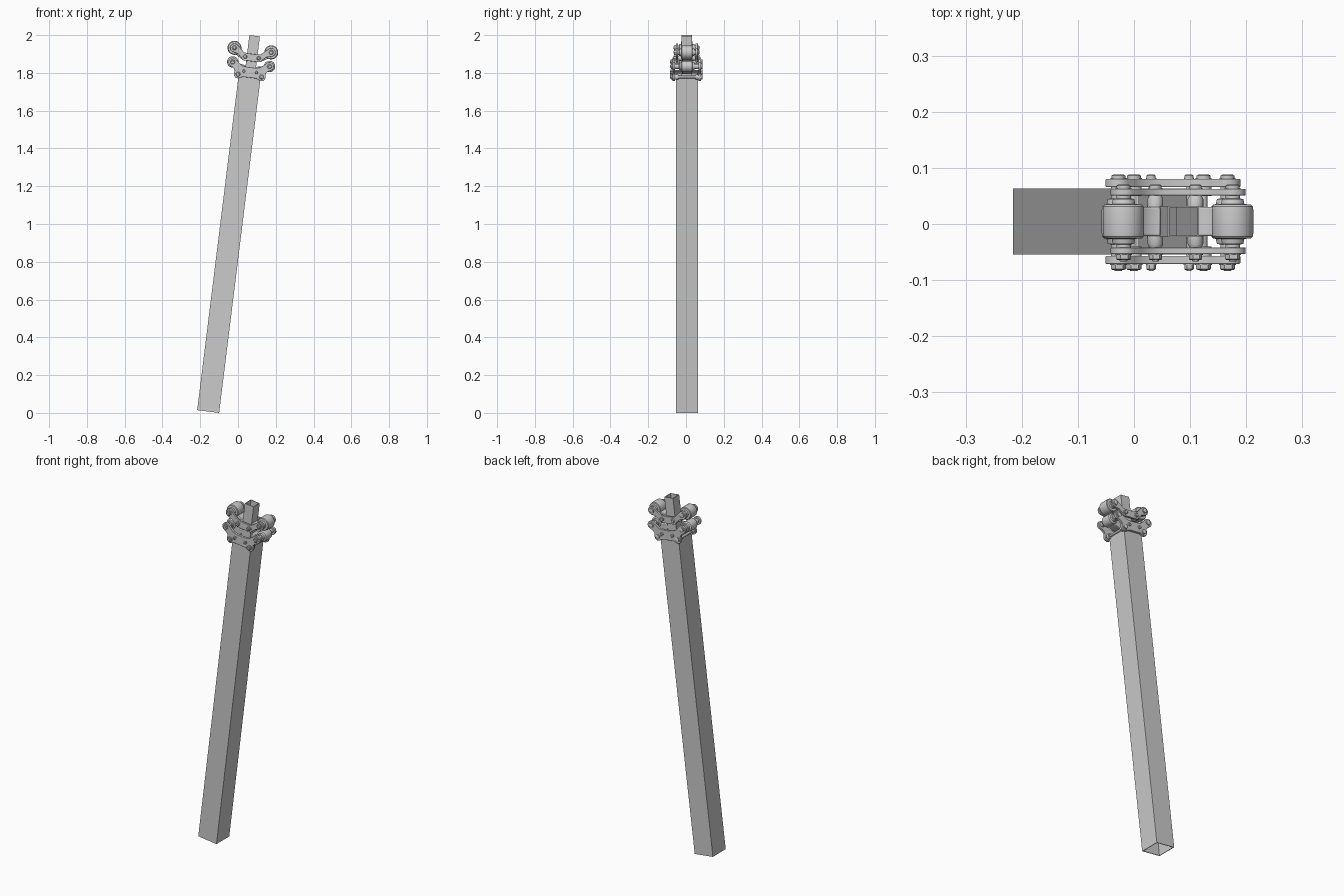
import bpy, bmesh, math
from mathutils import Matrix

if "Cube" in bpy.data.objects:
    bpy.data.objects.remove(bpy.data.objects["Cube"])

# The whole model is built upright in (u, y, v), then leaned over to the right
TILT = Matrix.Translation((-0.158, 0.0045, 0.0072)) @ Matrix.Rotation(math.radians(7.05), 4, 'Y')


def finish(name, bm, smooth=True, bevel=0.0):
    bmesh.ops.recalc_face_normals(bm, faces=bm.faces)
    me = bpy.data.meshes.new(name)
    bm.to_mesh(me)
    bm.free()
    ob = bpy.data.objects.new(name, me)
    bpy.context.collection.objects.link(ob)
    ob.matrix_world = TILT
    if bevel:
        mod = ob.modifiers.new("soft_edges", 'BEVEL')
        mod.width, mod.segments, mod.limit_method = bevel, 2, 'ANGLE'
        mod.angle_limit = math.radians(50)
    if smooth:
        bpy.ops.object.select_all(action='DESELECT')
        ob.select_set(True)
        bpy.context.view_layer.objects.active = ob
        bpy.ops.object.shade_smooth_by_angle(angle=math.radians(35))
    return ob


def square_tube(name, half, wall, v0, v1):
    bm = bmesh.new()
    rings = []
    for h, v in ((half, v0), (half, v1), (half - wall, v1), (half - wall, v0)):
        rings.append([bm.verts.new((h * a, h * b, v)) for a, b in ((-1, -1), (1, -1), (1, 1), (-1, 1))])
    for i in range(4):
        a, b = rings[i], rings[(i + 1) % 4]
        for j in range(4):
            k = (j + 1) % 4
            bm.faces.new((a[j], a[k], b[k], b[j]))
    return finish(name, bm, smooth=False)


def extrude_outline(name, pts, y0, y1, bevel=0.0):
    bm = bmesh.new()
    face = bm.faces.new([bm.verts.new((u, y0, v)) for u, v in pts])
    res = bmesh.ops.extrude_face_region(bm, geom=[face])
    verts = [g for g in res['geom'] if isinstance(g, bmesh.types.BMVert)]
    bmesh.ops.translate(bm, verts=verts, vec=(0, y1 - y0, 0))
    return finish(name, bm, bevel=bevel)


def lathe(name, u, v, profile, sides=28):
    """Turn a (radius, y) profile about an axis along y through (u, v)."""
    bm = bmesh.new()
    rings = [[bm.verts.new((u + r * math.cos(2 * math.pi * i / sides), y,
                            v + r * math.sin(2 * math.pi * i / sides))) for i in range(sides)]
             for r, y in profile]
    for a, b in zip(rings, rings[1:]):
        for i in range(sides):
            k = (i + 1) % sides
            bm.faces.new((a[i], a[k], b[k], b[i]))
    bm.faces.new(rings[0])
    bm.faces.new(rings[-1])
    return finish(name, bm)


def arc(u, v, r, a0, a1, n=14):
    return [(u + r * math.cos(math.radians(a0 + (a1 - a0) * i / n)),
             v + r * math.sin(math.radians(a0 + (a1 - a0) * i / n))) for i in range(n + 1)]


def mirrored(half):
    return half + [(-u, v) for u, v in reversed(half)]


def bolt(name, u, v, y_plate, r):
    # shank, domed head with washer at the back, hex nut at the front
    e = y_plate
    lathe(name + "_shank", u, v, [(r * 0.5, -e - 0.013), (r * 0.55, -e - 0.012), (r * 0.55, e)], 16)
    lathe(name + "_head", u, v, [(r * 1.15, e), (r * 1.15, e + 0.002), (r, e + 0.002),
                                 (r, e + 0.006), (r * 0.75, e + 0.008)], 20)
    lathe(name + "_washer", u, v, [(r * 1.2, -e - 0.002), (r * 1.2, -e)], 20)
    lathe(name + "_nut", u, v, [(r * 0.85, -e - 0.011), (r * 1.08, -e - 0.009), (r * 1.08, -e - 0.002)], 6)


# Outer post and the thinner inner post sliding in it
square_tube("outer_post", 0.0585, 0.004, 0.0, 1.80)
square_tube("inner_post", 0.028, 0.003, 1.70, 2.0044)

# Clamp plates, front and back: upper pair inside, lower pair outside
upper = mirrored([(0.022, 1.908), (0.045, 1.911), (0.066, 1.930)] + arc(0.098, 1.928, 0.023, 125, -70)
                 + [(0.076, 1.899), (0.062, 1.886)] + arc(0.038, 1.886, 0.018, -15, -90))
lower = mirrored([(0.022, 1.836), (0.048, 1.840), (0.068, 1.856)] + arc(0.098, 1.853, 0.023, 125, -70)
                 + [(0.090, 1.822), (0.082, 1.810)] + arc(0.0625, 1.792, 0.022, 20, -125)
                 + [(0.036, 1.781)])
for side, label in ((-1, "front"), (1, "back")):
    extrude_outline("upper_plate_" + label, upper, side * 0.046, side * 0.058, 0.0015)
    extrude_outline("lower_plate_" + label, lower, side * 0.0615, side * 0.0755, 0.0015)

# Rollers, arms, spacers and bolts, left and right
upper_arm = [(0.095, 1.948), (0.062, 1.914), (0.045, 1.906), (0.029, 1.906),
             (0.029, 1.872), (0.050, 1.872), (0.072, 1.885), (0.105, 1.905)]
lower_arm = [(0.095, 1.870), (0.062, 1.850), (0.029, 1.842),
             (0.029, 1.808), (0.060, 1.808), (0.105, 1.832)]
for s, label in ((-1, "left"), (1, "right")):
    for level, v, r, e, arm in (("upper", 1.928, 0.037, 0.046, upper_arm),
                                ("lower", 1.853, 0.030, 0.0615, lower_arm)):
        half = [(0.013, e), (0.013, 0.041), (0.019, 0.040), (0.021, 0.031),
                (r - 0.004, 0.030), (r - 0.001, 0.027), (r, 0.020)]
        lathe(f"{level}_roller_{label}", s * 0.098, v, [(a, -y) for a, y in half] + half[::-1])
        extrude_outline(f"{level}_arm_{label}", [(s * u, w) for u, w in arm], -0.026, 0.026, 0.003)
        bolt(f"{level}_roller_bolt_{label}", s * 0.098, v, e + (0.012 if level == "upper" else 0.014), 0.0125)
    # inner bolts of each plate pair
    bolt("upper_inner_bolt_" + label, s * 0.036, 1.889, 0.058, 0.011)
    bolt("lower_inner_bolt_" + label, s * 0.0625, 1.792, 0.0755, 0.0125)
    bolt("lower_centre_bolt_" + label, s * 0.034, 1.812, 0.0755, 0.008)
    # spacer collars between arms and plates
    for side, end in ((-1, "front"), (1, "back")):
        lathe(f"upper_spacer_{label}_{end}", s * 0.036, 1.889,
              [(0.014, side * 0.026), (0.014, side * 0.040), (0.011, side * 0.046)], 20)
        lathe(f"lower_spacer_{label}_{end}", s * 0.0625, 1.792,
              [(0.014, side * 0.045), (0.014, side * 0.0615)], 20)
